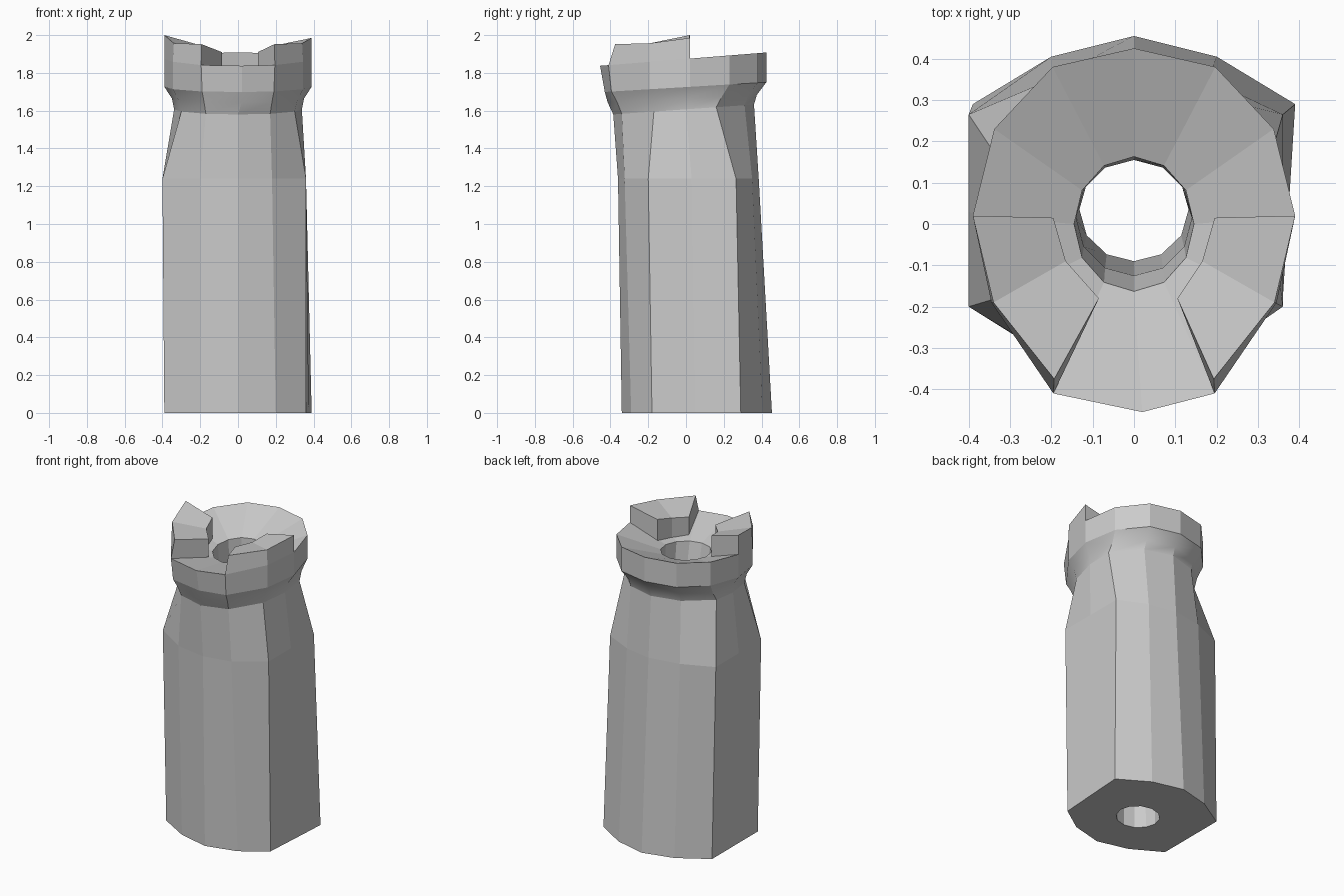
import bpy, math

if "Cube" in bpy.data.objects:
    bpy.data.objects.remove(bpy.data.objects["Cube"])


def make_object(name, verts, faces, smooth_range=(0, 0)):
    mesh = bpy.data.meshes.new(name)
    mesh.from_pydata(verts, [], faces)
    obj = bpy.data.objects.new(name, mesh)
    bpy.context.collection.objects.link(obj)
    bpy.ops.object.select_all(action='DESELECT')
    obj.select_set(True)
    bpy.context.view_layer.objects.active = obj
    bpy.ops.object.mode_set(mode='EDIT')
    bpy.ops.mesh.select_all(action='SELECT')
    bpy.ops.mesh.normals_make_consistent(inside=False)
    bpy.ops.object.mode_set(mode='OBJECT')
    bpy.ops.object.shade_smooth_by_angle(angle=math.radians(27))
    # only the flared collar is smooth, everything else is faceted
    for p in mesh.polygons:
        p.use_smooth = smooth_range[0] <= p.index < smooth_range[1]
    return obj


def ring(half, z, slope=0.0, right=1.0):
    """12-sided ring from 7 points running front to back, mirrored in x."""
    pts = [(x * right, y) for x, y in half]
    pts += [(-x, y) for x, y in half[-2:0:-1]]
    return [(x, y, z + slope * y) for x, y in pts]


def bore(cy, rx, ry, z, slope=0.0):
    half = [(rx * math.sin(i * math.pi / 6), cy - ry * math.cos(i * math.pi / 6))
            for i in range(7)]
    return ring(half, z, slope)


def floor_z(x, y):
    """Crown floor: leans forward and dishes down toward the bore."""
    dish = 0.085 * min(1, max(0, (0.39 - math.hypot(x, y)) / 0.24))
    return 1.874 + 0.08 * y - dish


# Outer cross-sections
base = [(0, -.34), (.2, -.29), (.39, -.18), (.39, .05), (.39, .29), (.2, .405), (0, .455)]
shoulder = [(0, -.36), (.2, -.325), (.4, -.2), (.4, .03), (.4, .265), (.2, .35), (0, .385)]
neck = [(0, -.385), (.17, -.34), (.3, -.17), (.338, 0), (.33, .16), (.18, .31), (0, .36)]
collar = [(.02, -.415), (.18, -.365), (.315, -.175), (.35, .01), (.325, .19), (.18, .33), (0, .375)]
head = [(.02, -.43), (.19, -.395), (.345, -.19), (.39, .02), (.338, .23), (.197, .38), (0, .425)]
rim = [(.02, -.455), (.195, -.41)] + head[2:]

base_ring = ring(base, 0)
base_ring[2] = (.36, -.18, 0)
base_ring[3] = (.375, .05, 0)

# Tower body: outside going up, dished crown floor, bore going down, closed loop
rings = [
    base_ring,
    ring(shoulder, 1.24, right=.9),
    ring(neck, 1.607, .07),
    ring(collar, 1.665, .05),
    ring(head, 1.725, .06),
    ring(rim, 1.874, .08),
    bore(0, .145, .163, 1.789, .08),
    bore(.015, .14, .14, 1.6),
    bore(.035, .132, .125, 0),
]
verts = [v for r in rings for v in r]
faces = []
for k in range(len(rings)):
    n = (k + 1) % len(rings)
    for i in range(12):
        j = (i + 1) % 12
        faces.append((k * 12 + i, k * 12 + j, n * 12 + j, n * 12 + i))
make_object("tower_body", verts, faces, (24, 48))

# Two raised battlements at the front left and front right of the crown
for side, peak, name in ((-1, 2.0, "left_battlement"), (1, 1.985, "right_battlement")):
    foot = [(.39, .02), (.345, -.19), (.195, -.41), (.085 if side < 0 else .105, -.18),
            (.165, -.09), (.195, .015)]
    top = [(.39, .02, peak), (.34, -.19, 1.957), (.193, -.375, 1.952),
           (foot[3][0], -.18, 1.91), (.165, -.09, 1.922), (.195, .015, 1.945)]
    v = [(side * x, y, floor_z(x, y)) for x, y in foot]
    v += [(side * x, y, z) for x, y, z in top]
    f = [(i, (i + 1) % 6, (i + 1) % 6 + 6, i + 6) for i in range(6)]
    # underside and top as strips from the outer edge to the inner edge
    f += [(5, 4, 1, 0), (4, 3, 2, 1), (6, 7, 10, 11), (7, 8, 9, 10)]
    make_object(name, v, f)
